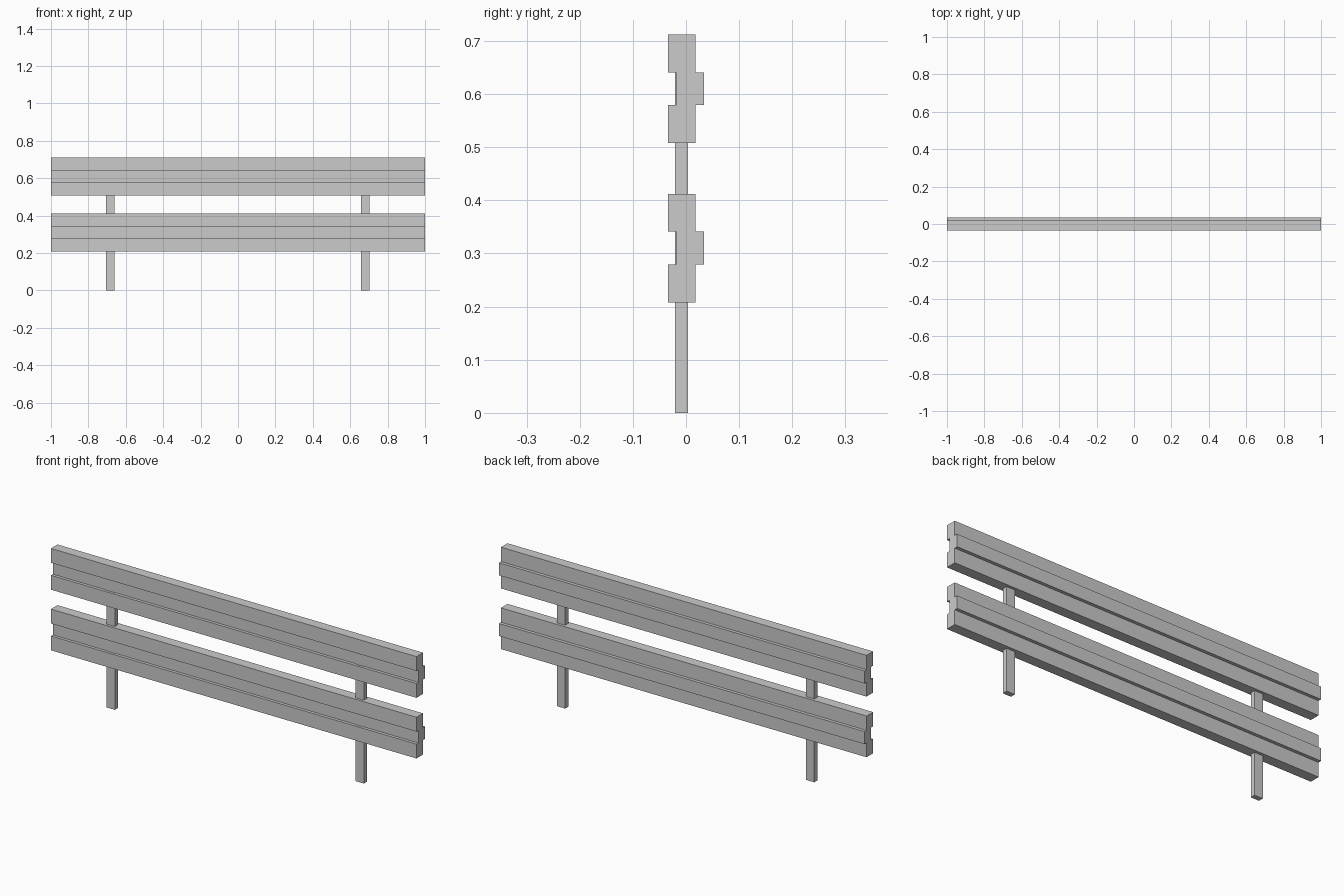
import bpy, bmesh

if "Cube" in bpy.data.objects:
    bpy.data.objects.remove(bpy.data.objects["Cube"])


def extrude_x(name, profile, x0, x1):
    """Extrude a closed (y, z) profile along x into a new object."""
    bm = bmesh.new()
    face = bm.faces.new([bm.verts.new((x0, y, z)) for y, z in profile])
    ext = bmesh.ops.extrude_face_region(bm, geom=[face])
    verts = [g for g in ext["geom"] if isinstance(g, bmesh.types.BMVert)]
    bmesh.ops.translate(bm, verts=verts, vec=(x1 - x0, 0, 0))
    bmesh.ops.recalc_face_normals(bm, faces=bm.faces)
    mesh = bpy.data.meshes.new(name)
    bm.to_mesh(mesh)
    bm.free()
    obj = bpy.data.objects.new(name, mesh)
    bpy.context.collection.objects.link(obj)
    return obj


# Stepped rail cross-section: two outer bands and a middle band set back
FRONT, GROOVE, BACK, RIDGE = -0.0335, -0.0185, 0.0175, 0.0335
LOW, MID_LOW, MID_HIGH, HIGH = 0.0, 0.071, 0.133, 0.204
rail_profile = [
    (FRONT, LOW), (BACK, LOW), (BACK, MID_LOW), (RIDGE, MID_LOW),
    (RIDGE, MID_HIGH), (BACK, MID_HIGH), (BACK, HIGH), (FRONT, HIGH),
    (FRONT, MID_HIGH), (GROOVE, MID_HIGH), (GROOVE, MID_LOW), (FRONT, MID_LOW),
]

# Lower and upper rails
for name, base in (("lower_rail", 0.208), ("upper_rail", 0.508)):
    extrude_x(name, [(y, z + base) for y, z in rail_profile], -1, 1)

# Posts, ending inside the upper rail and just proud of the groove
post_profile = [(-0.021, 0), (0.004, 0), (0.004, 0.68), (-0.021, 0.68)]
for name, x in (("left_post", -0.682), ("right_post", 0.681)):
    extrude_x(name, post_profile, x - 0.0225, x + 0.0225)
